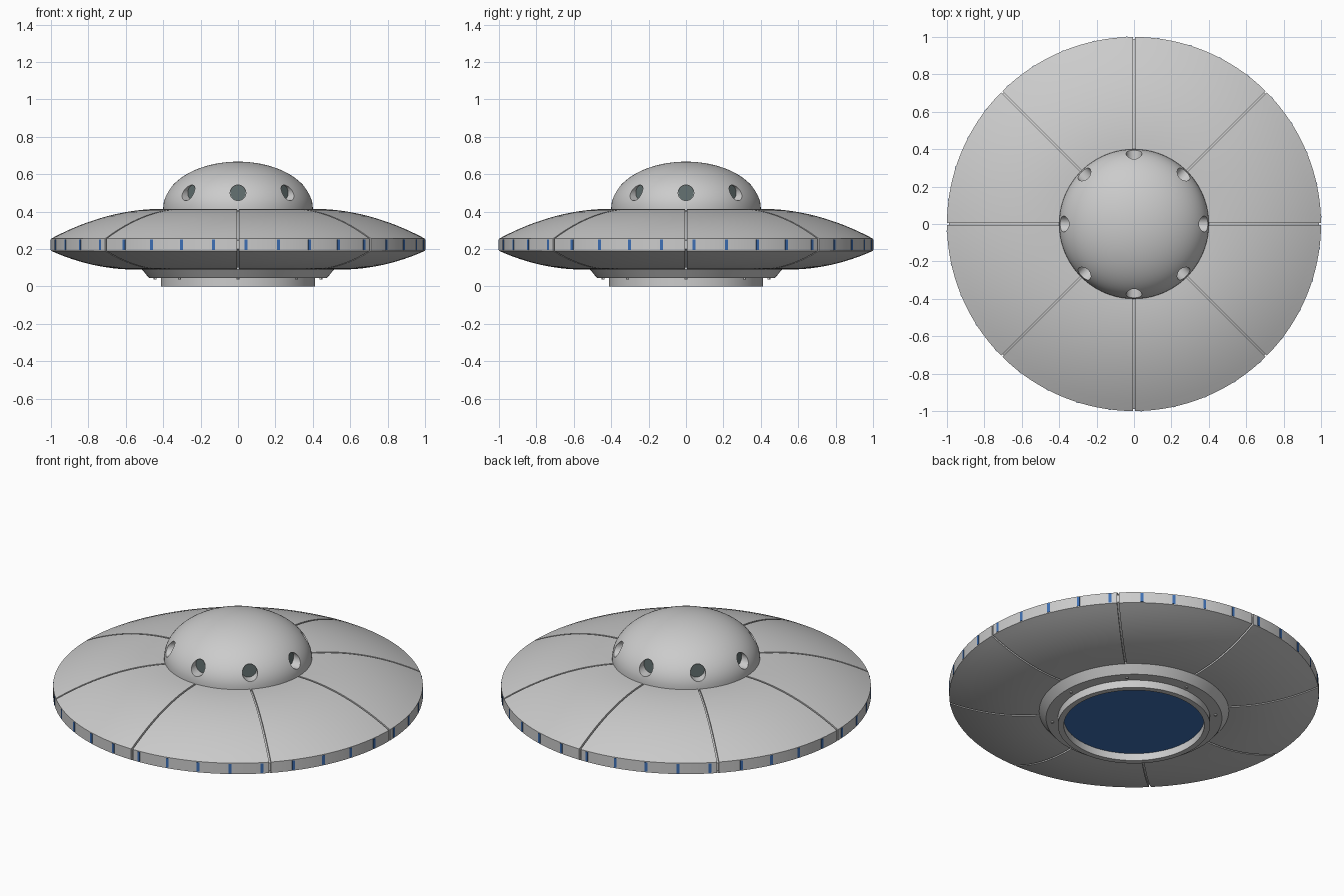
import bpy, bmesh
from math import sin, cos, pi, radians
from mathutils import Matrix

if "Cube" in bpy.data.objects:
    bpy.data.objects.remove(bpy.data.objects["Cube"])


def material(name, rgb):
    m = bpy.data.materials.new(name)
    m.diffuse_color = (*rgb, 1)
    m.use_nodes = True
    m.node_tree.nodes["Principled BSDF"].inputs["Base Color"].default_value = m.diffuse_color
    return m


BLUE = material("blue_glow", (0.047, 0.16, 0.46))
GLASS = material("window_glass", (0.13, 0.17, 0.17))


def add_object(name, bm, mat=None, angle=30):
    bmesh.ops.recalc_face_normals(bm, faces=bm.faces)
    me = bpy.data.meshes.new(name)
    bm.to_mesh(me)
    bm.free()
    ob = bpy.data.objects.new(name, me)
    bpy.context.collection.objects.link(ob)
    if mat:
        me.materials.append(mat)
    smooth(ob, angle)
    return ob


def smooth(ob, angle=30):
    bpy.ops.object.select_all(action='DESELECT')
    ob.select_set(True)
    bpy.context.view_layer.objects.active = ob
    bpy.ops.object.shade_smooth_by_angle(angle=radians(angle))


def bridge_columns(bm, columns, closed):
    """Skin a ring of vertex columns; 'closed' also joins each profile end to start."""
    n = len(columns[0])
    for a, b in zip(columns, columns[1:] + columns[:1]):
        for i in range(n if closed else n - 1):
            j = (i + 1) % n
            loop = list(dict.fromkeys((a[i], b[i], b[j], a[j])))
            if len(loop) > 2:
                bm.faces.new(loop)


def lathe(name, profile, mat=None, segs=96, closed=True):
    """Revolve (r, z) points about z; points with r = 0 share one pole vertex."""
    bm = bmesh.new()
    poles = {i: bm.verts.new((0, 0, z)) for i, (r, z) in enumerate(profile) if r == 0}
    cols = []
    for k in range(segs):
        a = 2 * pi * k / segs
        cols.append([poles.get(i) or bm.verts.new((r * cos(a), r * sin(a), z))
                     for i, (r, z) in enumerate(profile)])
    bridge_columns(bm, cols, closed)
    return add_object(name, bm, mat)


def around(count, offset=0.0):
    return [Matrix.Rotation(2 * pi * k / count + offset, 4, 'Z') for k in range(count)]


# saucer hull: one skin with eight narrow grooves between the panels
N = 12
top = [(0.4 + 0.6 * i / N, 0.255 + 0.16 * (1 - (i / N) ** 2)) for i in range(N + 1)]
under = [(1 - 0.45 * i / N, 0.19 - 0.1 * (1 - (1 - i / N) ** 2)) for i in range(N + 1)]
hull_profile = [(0.36, 0.415)] + top + under + [(0.44, 0.09)]
GAP, DEPTH, STEPS = 0.005, 0.01, 16
bm = bmesh.new()
columns = []


def hull_column(base, shift, sunk):
    col = []
    for r, z in hull_profile:
        a = base + shift / r
        if sunk:
            r, z = r - DEPTH, z + (DEPTH if z < 0.22 else -DEPTH)
        col.append(bm.verts.new((r * cos(a), r * sin(a), z)))
    columns.append(col)


for panel in range(8):
    start = panel * pi / 4
    hull_column(start, -GAP, True)
    hull_column(start, GAP, True)
    hull_column(start, GAP, False)
    for s in range(1, STEPS):
        hull_column(start + pi / 4 * s / STEPS, 0, False)
    hull_column(start + pi / 4, -GAP, False)
bridge_columns(bm, columns, True)
add_object("saucer_hull", bm)

# dome with eight round window pockets
dome_profile = [(0, 0.40), (0.4, 0.40)] + [
    (0.4 * cos(pi / 2 * i / 20), 0.42 + 0.247 * sin(pi / 2 * i / 20)) for i in range(20)] + [(0, 0.667)]
dome = lathe("dome", dome_profile)


def window_discs(r_in, r_out, radius):
    b = bmesh.new()
    for rot in around(8):
        m = rot @ Matrix.Translation(((r_in + r_out) / 2, 0, 0.5)) @ Matrix.Rotation(pi / 2, 4, 'Y')
        bmesh.ops.create_cone(b, cap_ends=True, segments=32, radius1=radius, radius2=radius,
                              depth=r_out - r_in, matrix=m)
    return b


cutter = add_object("window_cutter", window_discs(0.33, 0.5, 0.042))
cutter.hide_render = True
cut = dome.modifiers.new("windows", 'BOOLEAN')
cut.operation, cut.object, cut.solver = 'DIFFERENCE', cutter, 'EXACT'
bpy.context.view_layer.update()
cut_mesh = bpy.data.meshes.new_from_object(dome.evaluated_get(bpy.context.evaluated_depsgraph_get()))
dome.modifiers.clear()
dome.data = cut_mesh
bpy.data.objects.remove(cutter)
smooth(dome)

# window panes at the bottom of the pockets
add_object("window_panes", window_discs(0.325, 0.338, 0.0415), GLASS)

# blue lights set in the rim
bm = bmesh.new()
for rot in around(36, radians(2.5)):
    bmesh.ops.create_cube(bm, size=1, matrix=rot @ Matrix.Translation((0.993, 0, 0.2225))
                          @ Matrix.Diagonal((0.018, 0.016, 0.055, 1)))
add_object("rim_lights", bm, BLUE)

# underside collar, exhaust ring and glowing floor
lathe("underside_collar", [(0.36, 0.1), (0.513, 0.1), (0.513, 0.09), (0.476, 0.045), (0.36, 0.045)])
lathe("exhaust_ring", [(0.38, 0.06), (0.412, 0.06), (0.412, 0.0), (0.38, 0.0)])
lathe("exhaust_glow", [(0, 0.043), (0.385, 0.043), (0.385, 0.07), (0, 0.07)], BLUE, closed=False)

# small bolts on the collar
bm = bmesh.new()
for rot in around(8):
    bmesh.ops.create_cone(bm, cap_ends=True, segments=12, radius1=0.008, radius2=0.008, depth=0.012,
                          matrix=rot @ Matrix.Translation((0.443, 0, 0.044)))
add_object("collar_bolts", bm)
